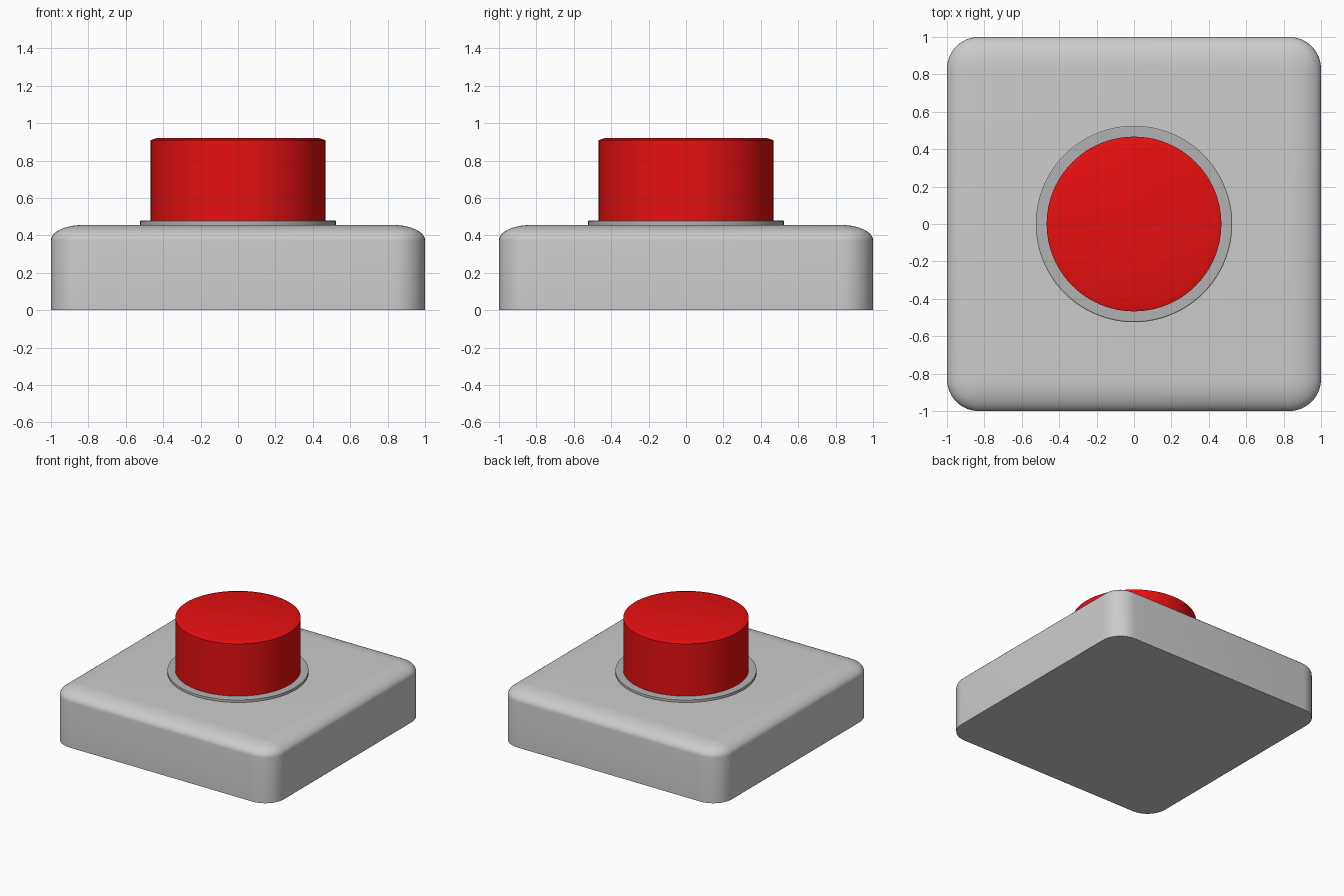
import bpy, bmesh, math
from mathutils import Matrix

if "Cube" in bpy.data.objects:
    bpy.data.objects.remove(bpy.data.objects["Cube"])


def material(name, color):
    mat = bpy.data.materials.new(name)
    mat.diffuse_color = color
    mat.use_nodes = True
    mat.node_tree.nodes["Principled BSDF"].inputs["Base Color"].default_value = mat.diffuse_color
    return mat


def finish(name, bm, mat=None):
    bmesh.ops.recalc_face_normals(bm, faces=bm.faces)
    mesh = bpy.data.meshes.new(name)
    bm.to_mesh(mesh)
    bm.free()
    obj = bpy.data.objects.new(name, mesh)
    bpy.context.collection.objects.link(obj)
    if mat:
        mesh.materials.append(mat)
    bpy.ops.object.select_all(action='DESELECT')
    obj.select_set(True)
    bpy.context.view_layer.objects.active = obj
    bpy.ops.object.shade_smooth_by_angle(angle=math.radians(25))
    return obj


def disc(name, radius, z0, z1, chamfer, drop, mat):
    """Closed cylinder with a small chamfer (width, height) round the top."""
    bm = bmesh.new()
    rings = []
    for r, z in ((radius, z0), (radius, z1 - drop), (radius - chamfer, z1)):
        ring = bmesh.ops.create_circle(bm, segments=96, radius=r,
                                       matrix=Matrix.Translation((0, 0, z)))
        rings.append(ring["verts"])
    n = len(rings[0])
    for lower, upper in zip(rings, rings[1:]):
        for i in range(n):
            j = (i + 1) % n
            bm.faces.new((lower[i], lower[j], upper[j], upper[i]))
    bm.faces.new(rings[0])
    bm.faces.new(rings[-1])
    return finish(name, bm, mat)


# Base: box with rounded sides and top, flattened so the top rounding is shallow
BASE_HEIGHT, FLATTEN, RADIUS = 0.455, 0.48, 0.17
tall = BASE_HEIGHT / FLATTEN
bm = bmesh.new()
bmesh.ops.create_cube(bm, size=1)
bmesh.ops.scale(bm, vec=(2, 2, tall), verts=bm.verts)
bmesh.ops.translate(bm, vec=(0, 0, tall / 2), verts=bm.verts)
edges = [e for e in bm.edges if max(v.co.z for v in e.verts) > 0.01]
bmesh.ops.bevel(bm, geom=edges, offset=RADIUS, segments=10, profile=0.5,
                affect='EDGES')
bmesh.ops.scale(bm, vec=(1, 1, FLATTEN), verts=bm.verts)
finish("base", bm)

# Collar ring around the button
disc("collar", 0.525, 0.44, 0.48, 0.006, 0.004,
     material("dark_grey", (0.45, 0.45, 0.45, 1)))

# Push button
disc("button", 0.467, 0.45, 0.92, 0.035, 0.011,
     material("red", (0.8, 0.005, 0.005, 1)))
